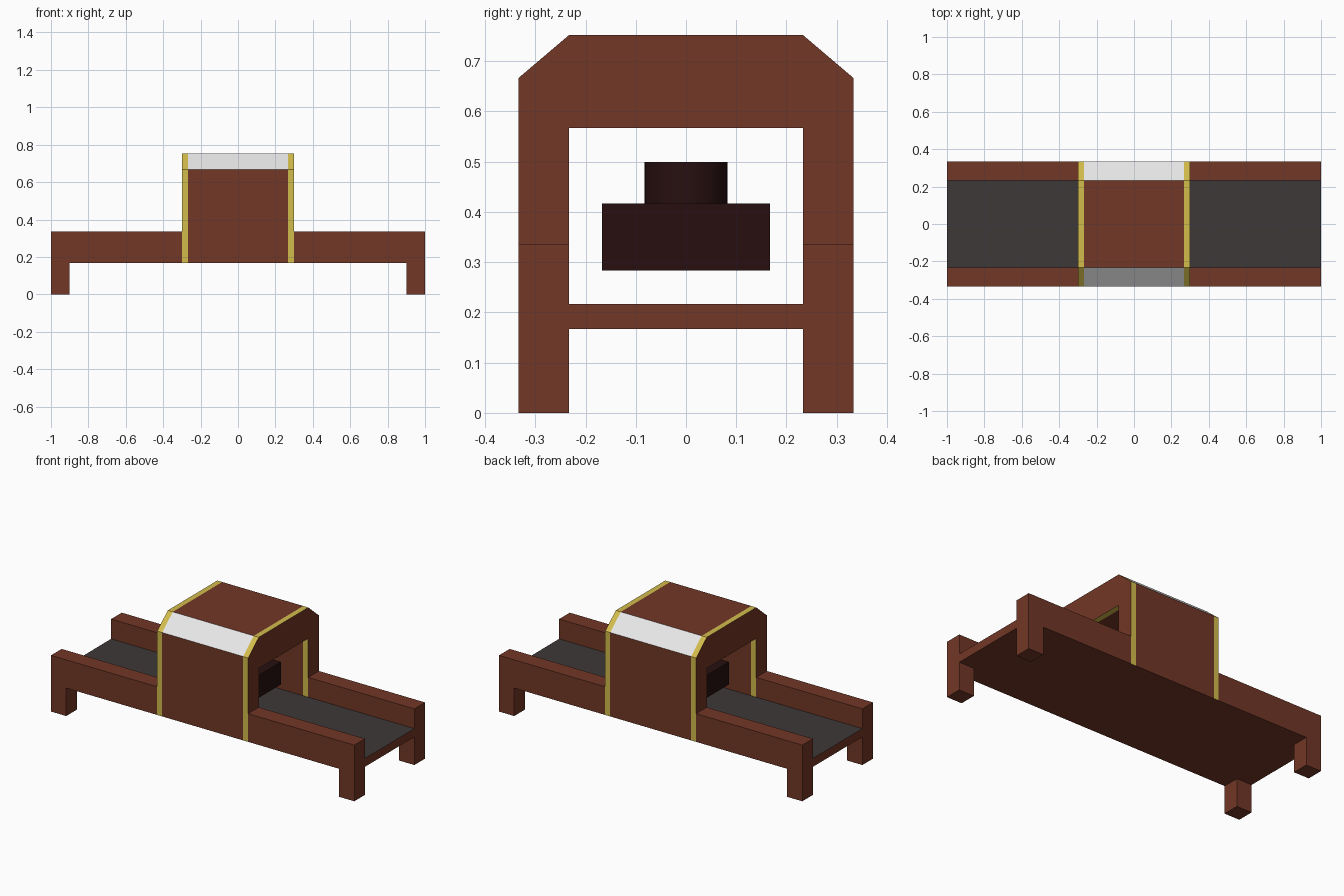
import bpy, bmesh, math

if "Cube" in bpy.data.objects:
    bpy.data.objects.remove(bpy.data.objects["Cube"])


def material(name, r, g, b):
    lin = lambda c: c / 255 / 12.92 if c < 11 else ((c / 255 + 0.055) / 1.055) ** 2.4
    m = bpy.data.materials.new(name)
    m.diffuse_color = (lin(r), lin(g), lin(b), 1)
    m.use_nodes = True
    m.node_tree.nodes["Principled BSDF"].inputs["Base Color"].default_value = m.diffuse_color
    return m


BROWN = material("rust_brown", 114, 55, 38)
YELLOW = material("stripe_yellow", 210, 188, 75)
WHITE = material("panel_white", 232, 232, 232)
GREY = material("belt_grey", 63, 56, 56)
DARK = material("dark_maroon", 39, 15, 16)


def finish(bm, name, *mats):
    bmesh.ops.recalc_face_normals(bm, faces=bm.faces)
    me = bpy.data.meshes.new(name)
    bm.to_mesh(me)
    bm.free()
    for m in mats:
        me.materials.append(m)
    ob = bpy.data.objects.new(name, me)
    bpy.context.collection.objects.link(ob)
    return ob


def extrude(bm, points, stations):
    """Closed prism from a loop of points placed at each station by a function."""
    rings = [[bm.verts.new(s(a, b)) for a, b in points] for s in stations]
    n = len(points)
    for r0, r1 in zip(rings, rings[1:]):
        for i in range(n):
            j = (i + 1) % n
            bm.faces.new((r0[i], r0[j], r1[j], r1[i]))
    bm.faces.new(rings[0])
    bm.faces.new(rings[-1])


Y_OUT, Y_IN = 0.333, 0.233
Z_LOW, Z_BELT, Z_RAIL = 0.167, 0.217, 0.335
X_TUN, X_STRIPE = 0.3, 0.267

# Rails with a leg at the outer end, one per quarter
rail = [(X_TUN, Z_LOW), (0.9, Z_LOW), (0.9, 0), (1, 0), (1, Z_RAIL), (X_TUN, Z_RAIL)]
for sx, xname in ((-1, "left"), (1, "right")):
    for sy, yname in ((-1, "front"), (1, "back")):
        bm = bmesh.new()
        extrude(bm, rail, [lambda a, b, y=y: (sx * a, sy * y, b) for y in (Y_IN, Y_OUT)])
        finish(bm, f"{yname}_{xname}_rail_and_leg", BROWN)

# Conveyor bed with a grey belt on top
bm = bmesh.new()
bed = [(-Y_IN, Z_LOW), (Y_IN, Z_LOW), (Y_IN, Z_BELT), (-Y_IN, Z_BELT)]
extrude(bm, bed, [lambda a, b, x=x: (x, a, b) for x in (-1, 1)])
bm.normal_update()
for f in bm.faces:
    if min(v.co.z for v in f.verts) > Z_BELT - 0.001:
        f.material_index = 1
finish(bm, "conveyor_bed", BROWN, GREY)

# Scanner tunnel: arch with yellow end bands and white chamfer panels
half = [(Y_IN, 0.752), (Y_OUT, 0.667), (Y_OUT, Z_LOW), (Y_IN, Z_LOW), (Y_IN, 0.567)]
arch = half + [(-y, z) for y, z in reversed(half)]
bm = bmesh.new()
extrude(bm, arch, [lambda a, b, x=x: (x, a, b)
                   for x in (-X_TUN, -X_STRIPE, X_STRIPE, X_TUN)])
bm.normal_update()
for f in bm.faces:
    c, n = f.calc_center_median(), f.normal
    if abs(n.x) > 0.5 or c.z < Z_LOW + 0.001:
        continue
    if abs(c.x) > 0.2:
        f.material_index = 1
    elif abs(n.y) > 0.2 and abs(n.z) > 0.2:
        f.material_index = 2
finish(bm, "scanner_tunnel", BROWN, YELLOW, WHITE)

# Scanned item inside the tunnel: square block and round cap
bm = bmesh.new()
block = [(-0.167, -0.167), (0.167, -0.167), (0.167, 0.167), (-0.167, 0.167)]
extrude(bm, block, [lambda a, b, z=z: (a, b, z) for z in (0.283, 0.417)])
finish(bm, "item_block", DARK)

bpy.ops.mesh.primitive_cylinder_add(vertices=32, radius=0.083, depth=0.083,
                                    location=(0, 0, 0.4575))
cap = bpy.context.object
cap.name = "item_cap"
cap.data.materials.append(DARK)
bpy.ops.object.shade_smooth_by_angle(angle=math.radians(30))
